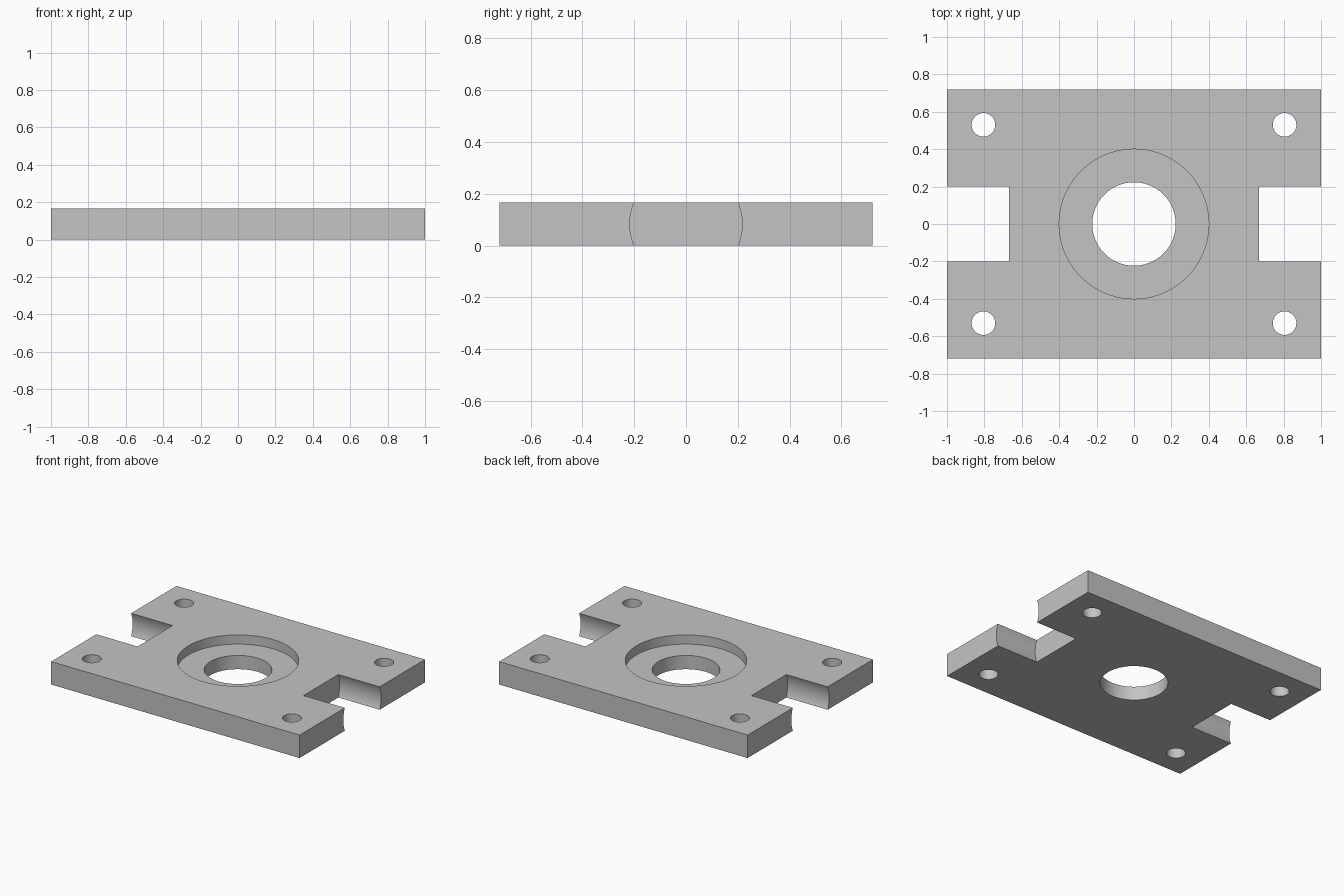
import bpy
import math

default = bpy.data.objects.get("Cube")
if default:
    bpy.data.objects.remove(default, do_unlink=True)

LENGTH, WIDTH, THICK = 2.0, 1.44, 0.167
SLOT_X, SLOT_R = 0.667, 0.217     # inner end and radius of the side slots
HOLE_X, HOLE_Y, HOLE_R = 0.805, 0.53, 0.063
BORE_R, RECESS_R, RECESS_FLOOR = 0.223, 0.4, 0.1

grey = bpy.data.materials.new("plain grey")
grey.use_nodes = True
colour = (0.55, 0.55, 0.55, 1)
grey.diffuse_color = colour
grey.node_tree.nodes["Principled BSDF"].inputs["Base Color"].default_value = colour

# Rectangular plate
bpy.ops.mesh.primitive_cube_add(size=1, location=(0, 0, THICK / 2))
plate = bpy.context.object
plate.name = plate.data.name = "mounting_plate"
plate.scale = (LENGTH, WIDTH, THICK)
bpy.ops.object.transform_apply(location=True, rotation=False, scale=True)
plate.data.materials.append(grey)


def bore(name, radius, depth, location, along_x=False, sides=96):
    """Subtract a cylinder from the plate, then remove the cutter."""
    bpy.ops.mesh.primitive_cylinder_add(
        vertices=sides, radius=radius, depth=depth, location=location,
        rotation=(0, math.pi / 2 if along_x else 0, 0))
    cutter = bpy.context.object
    cutter.name = name
    cutter.hide_render = True
    cutter.data.materials.append(grey)
    bpy.ops.object.select_all(action='DESELECT')
    bpy.context.view_layer.objects.active = plate
    plate.select_set(True)
    mod = plate.modifiers.new(name, 'BOOLEAN')
    mod.operation = 'DIFFERENCE'
    mod.solver = 'EXACT'
    mod.object = cutter
    bpy.ops.object.modifier_apply(modifier=mod.name)
    bpy.data.objects.remove(cutter, do_unlink=True)


# Central recess and through bore
bore("recess_cutter", RECESS_R, 0.4, (0, 0, RECESS_FLOOR + 0.2), sides=128)
bore("bore_cutter", BORE_R, 1, (0, 0, 0))

for side in (-1, 1):
    # Round-walled slot open at the end of the plate
    bore("slot_cutter", SLOT_R, 0.6, (side * (SLOT_X + 0.3), 0, THICK / 2),
         along_x=True, sides=128)
    # Corner bolt holes
    for end in (-1, 1):
        bore("bolt_hole_cutter", HOLE_R, 1, (side * HOLE_X, end * HOLE_Y, 0), sides=48)

bpy.ops.object.shade_smooth_by_angle(angle=math.radians(30))
